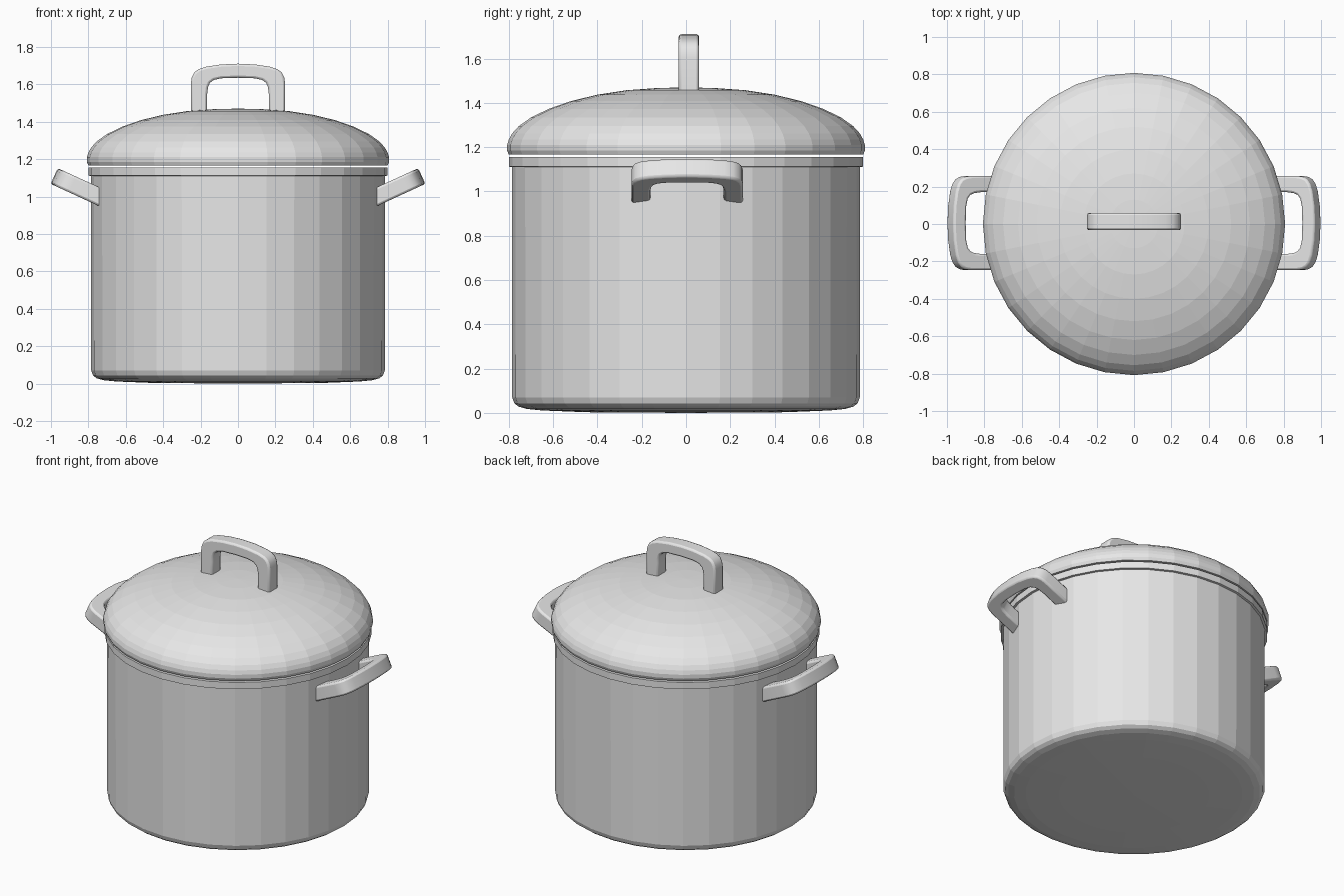
import bpy
import bmesh
import math
from mathutils import Matrix, Vector

cube = bpy.data.objects.get("Cube")
if cube:
    bpy.data.objects.remove(cube, do_unlink=True)

metal = bpy.data.materials.new("brushed grey metal")
metal.use_nodes = True
GREY = (0.8, 0.8, 0.8, 1.0)
metal.diffuse_color = GREY
for node in metal.node_tree.nodes:
    if node.type == "BSDF_PRINCIPLED":
        node.inputs["Base Color"].default_value = GREY

SIDES = 32


def add_object(name, bm):
    bmesh.ops.recalc_face_normals(bm, faces=bm.faces)
    mesh = bpy.data.meshes.new(name)
    bm.to_mesh(mesh)
    bm.free()
    mesh.materials.append(metal)
    obj = bpy.data.objects.new(name, mesh)
    bpy.context.collection.objects.link(obj)
    return obj


def lathe(name, profile):
    """Spin a (radius, height) profile around z with flat facets."""
    bm = bmesh.new()
    verts = [bm.verts.new((r, 0, z)) for r, z in profile]
    edges = [bm.edges.new(pair) for pair in zip(verts, verts[1:])]
    bmesh.ops.spin(bm, geom=verts + edges, cent=(0, 0, 0), axis=(0, 0, 1),
                   angle=2 * math.pi, steps=SIDES)
    bmesh.ops.remove_doubles(bm, verts=bm.verts, dist=0.0005)
    return add_object(name, bm)


def handle(name, matrix):
    """Arched grip: local x across, y outwards, z thickness."""
    half = [(0.252, -0.04), (0.252, 0.15), (0.247, 0.183), (0.234, 0.208),
            (0.21, 0.226), (0.17, 0.239), (0.09, 0.251)]
    inner = [(0.09, 0.177), (0.13, 0.168), (0.15, 0.153), (0.16, 0.13),
             (0.165, 0.09), (0.165, -0.04)]
    right = half + [(0, 0.255)]
    outline = right + [(-x, y) for x, y in reversed(half)]
    outline += [(-x, y) for x, y in reversed(inner)] + [(0, 0.18)] + inner
    thick = 0.092
    bm = bmesh.new()
    face = bm.faces.new([bm.verts.new((x, y, -thick / 2)) for x, y in outline])
    grown = bmesh.ops.extrude_face_region(bm, geom=[face])["geom"]
    bmesh.ops.translate(bm, vec=(0, 0, thick),
                        verts=[g for g in grown if isinstance(g, bmesh.types.BMVert)])
    obj = add_object(name, bm)
    obj.matrix_world = matrix
    bevel = obj.modifiers.new("soft edges", "BEVEL")
    bevel.width = 0.012
    bevel.segments = 2
    bevel.limit_method = "ANGLE"
    bevel.angle_limit = math.radians(50)
    bpy.ops.object.select_all(action="DESELECT")
    obj.select_set(True)
    bpy.context.view_layer.objects.active = obj
    bpy.ops.object.shade_smooth_by_angle(angle=math.radians(35))
    return obj


# Pot with rounded foot, rolled rim and hollow inside
lathe("pot_body", [
    (0, 0), (0.45, 0.003), (0.65, 0.011), (0.72, 0.018), (0.755, 0.028),
    (0.775, 0.043), (0.785, 0.07), (0.786, 1.11), (0.8, 1.112),
    (0.8, 1.156), (0.74, 1.156), (0.74, 0.07), (0.7, 0.04), (0, 0.035)])

# Domed lid, a thin shell
dome = [(0.8, 1.166), (0.808, 1.185), (0.808, 1.21), (0.8, 1.235),
        (0.785, 1.262), (0.755, 1.295), (0.7, 1.334), (0.62, 1.373),
        (0.52, 1.408), (0.4, 1.437), (0.27, 1.457), (0.13, 1.467), (0, 1.47)]
inside = [(r * 0.95, max(1.166, z - 0.035)) for r, z in reversed(dome)]
lathe("lid", inside + dome)

# Lid grip stands upright
handle("lid_handle", Matrix.Translation((0, 0.013, 1.455))
       @ Matrix.Rotation(math.pi / 2, 4, "X"))

# Side grips lean upwards and out
tilt = math.radians(24.7)
out = Vector((math.cos(tilt), 0, math.sin(tilt)))
across = Vector((0, 1, 0))
lean = Matrix((across, out, across.cross(out))).transposed().to_4x4()
seat = Matrix.Translation((0.751, 0, 1.003)) @ lean
for name, turn in (("left_handle", 0), ("right_handle", math.pi)):
    handle(name, Matrix.Translation((0, 0.005, 0))
           @ Matrix.Rotation(turn, 4, "Z") @ seat)
